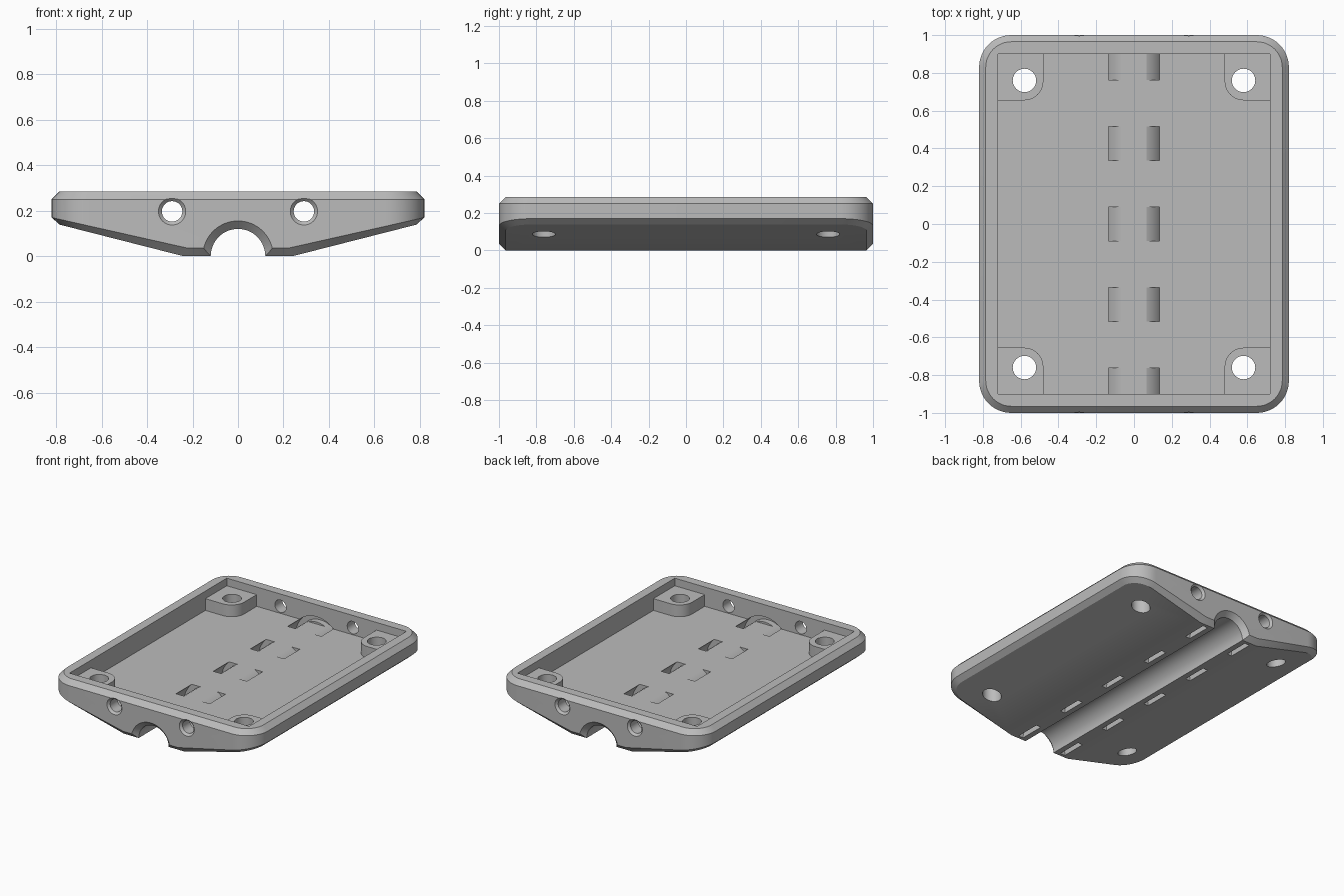
import bpy, bmesh, math
from mathutils import Matrix

if "Cube" in bpy.data.objects:
    bpy.data.objects.remove(bpy.data.objects["Cube"])

grey = bpy.data.materials.new("plain_grey")
grey.use_nodes = True
GREY = (0.5, 0.5, 0.5, 1)
grey.diffuse_color = GREY
grey.node_tree.nodes["Principled BSDF"].inputs["Base Color"].default_value = GREY

HALF_X, HALF_Y, TOP, CHAMFER, CORNER = 0.82, 1.0, 0.285, 0.035, 0.17
FLOOR = 0.145


def make_object(name, bm):
    bmesh.ops.recalc_face_normals(bm, faces=bm.faces)
    mesh = bpy.data.meshes.new(name)
    bm.to_mesh(mesh)
    bm.free()
    mesh.materials.append(grey)
    obj = bpy.data.objects.new(name, mesh)
    bpy.context.collection.objects.link(obj)
    return obj


def rounded_outline(hx, hy, radius, steps=12):
    points = []
    for corner, (sx, sy) in enumerate([(1, 1), (-1, 1), (-1, -1), (1, -1)]):
        for i in range(steps + 1):
            a = math.pi / 2 * (corner + i / steps)
            points.append((sx * (hx - radius) + radius * math.cos(a),
                           sy * (hy - radius) + radius * math.sin(a)))
    return points


def prism(name, outline, z0, z1):
    bm = bmesh.new()
    base = bm.faces.new([bm.verts.new((x, y, z0)) for x, y in outline])
    top = bmesh.ops.extrude_face_region(bm, geom=[base])["geom"]
    bmesh.ops.translate(bm, vec=(0, 0, z1 - z0),
                        verts=[g for g in top if isinstance(g, bmesh.types.BMVert)])
    return make_object(name, bm)


def box_outline(x0, x1, y0, y1):
    return [(x0, y0), (x1, y0), (x1, y1), (x0, y1)]


def lathe(name, profile, centre, along_y=True, hollow=False, sides=64):
    """Turn (axial, radius) points; hollow closes the profile into a tube."""
    bm = bmesh.new()
    rings = [[bm.verts.new((r * math.cos(math.tau * i / sides),
                            r * math.sin(math.tau * i / sides), h))
              for i in range(sides)] for h, r in profile]
    pairs = list(zip(rings, rings[1:]))
    if hollow:
        pairs.append((rings[-1], rings[0]))
    else:
        bm.faces.new(rings[0])
        bm.faces.new(rings[-1])
    for a, b in pairs:
        for i in range(sides):
            j = (i + 1) % sides
            bm.faces.new((a[i], a[j], b[j], b[i]))
    turn = Matrix.Rotation(math.pi / 2, 4, "X") if along_y else Matrix()
    bm.transform(Matrix.Translation(centre) @ turn)
    return make_object(name, bm)


def combine(target, tool, operation):
    mod = target.modifiers.new(tool.name, "BOOLEAN")
    mod.object, mod.operation, mod.solver = tool, operation, "EXACT"
    tool.hide_render = True
    bpy.context.view_layer.objects.active = target
    bpy.ops.object.modifier_apply(modifier=mod.name)
    bpy.data.objects.remove(tool)


def cut(target, tool):
    combine(target, tool, "DIFFERENCE")


# Chamfered tray body with a shallow V underside
bm = bmesh.new()
outer = rounded_outline(HALF_X, HALF_Y, CORNER)
inner = rounded_outline(HALF_X - CHAMFER, HALF_Y - CHAMFER, CORNER - CHAMFER)
for x, y in outer:
    bm.verts.new((x, y, TOP - CHAMFER))
for x, y in inner:
    bm.verts.new((x, y, TOP))
keel = [(sx, sy) for sx in (-1, 1) for sy in (-1, 1)]
for x, y in outer + [(0.22 * sx, HALF_Y * sy) for sx, sy in keel]:
    bm.verts.new((x, y, CHAMFER + 0.225 * (abs(x) - 0.22)))
for x, y in inner + [(0.24 * sx, (HALF_Y - CHAMFER) * sy) for sx, sy in keel]:
    bm.verts.new((x, y, 0.2545 * (abs(x) - 0.24)))
hull = bmesh.ops.convex_hull(bm, input=bm.verts)
unused = [v for v in bm.verts if not v.link_faces]
bmesh.ops.delete(bm, geom=unused, context="VERTS")
bmesh.ops.dissolve_limit(bm, angle_limit=math.radians(0.5),
                         verts=bm.verts, edges=bm.edges)
tray = make_object("tray", bm)

# Open pocket
cut(tray, prism("pocket", box_outline(-0.72, 0.72, -0.9, 0.9), FLOOR, 0.5))

# Corner bosses with one rounded corner, each drilled through
arc = [(0.58 - 0.1 * math.sin(a), 0.755 - 0.1 * math.cos(a))
       for a in [math.pi / 2 * i / 10 for i in range(11)]]
boss = [(0.75, 0.655)] + arc + [(0.48, 0.93), (0.75, 0.93)]
for sx, sy in keel:
    combine(tray, prism("boss", [(x * sx, y * sy) for x, y in boss],
                        FLOOR - 0.005, 0.23), "UNION")
for sx, sy in keel:
    cut(tray, lathe("screw_hole", [(-0.5, 0.062), (0.5, 0.062)],
                    (0.58 * sx, 0.76 * sy, 0.2), along_y=False, sides=40))

# Channel along the underside, flared at both ends
cut(tray, lathe("channel", [(-1.1, 0.255), (-0.965, 0.12),
                            (0.965, 0.12), (1.1, 0.255)], (0, 0, 0)))

# Countersunk holes through the end walls
for x in (-0.29, 0.29):
    cut(tray, lathe("wall_hole", [(-1.1, 0.16), (-0.985, 0.045),
                                  (0.985, 0.045), (1.1, 0.16)],
                    (x, 0, 0.197), sides=40))

# Curved strap slots arching over the channel
for i in range(-2, 3):
    cut(tray, lathe("strap_slot", [(-0.09, 0.16), (0.09, 0.16),
                                   (0.09, 0.198), (-0.09, 0.198)],
                    (0, 0.426 * i, 0), hollow=True))

bpy.ops.object.select_all(action="DESELECT")
tray.select_set(True)
bpy.context.view_layer.objects.active = tray
bpy.ops.object.shade_smooth_by_angle(angle=math.radians(25))
